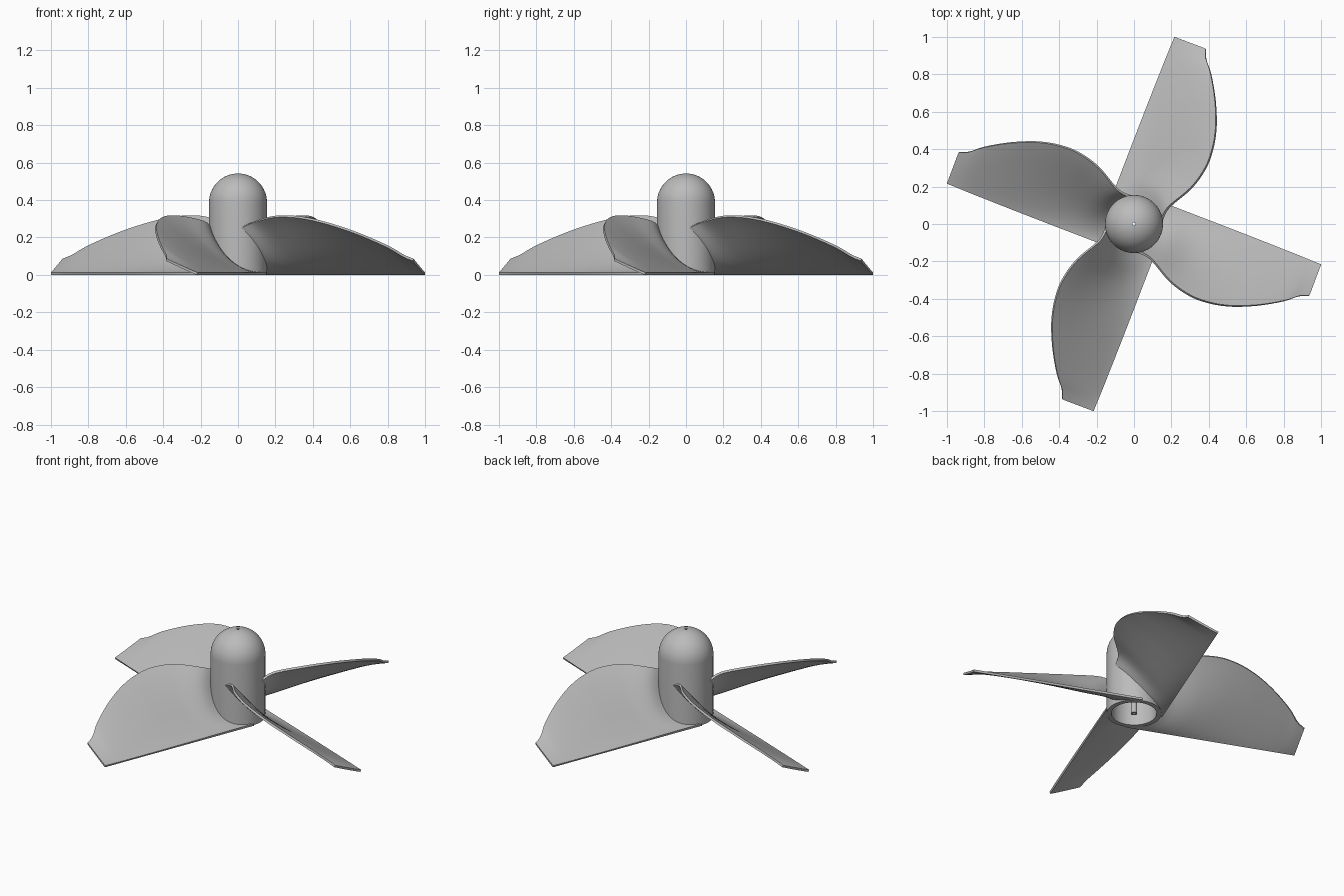
import bpy, bmesh, math
from mathutils import Vector

cube = bpy.data.objects.get("Cube")
if cube:
    bpy.data.objects.remove(cube, do_unlink=True)

grey = bpy.data.materials.new("plain grey")
grey.use_nodes = True
colour = (0.5, 0.5, 0.5, 1)
grey.diffuse_color = colour
grey.node_tree.nodes["Principled BSDF"].inputs["Base Color"].default_value = colour


def make_object(name, bm):
    mesh = bpy.data.meshes.new(name)
    bm.to_mesh(mesh)
    bm.free()
    mesh.materials.append(grey)
    obj = bpy.data.objects.new(name, mesh)
    bpy.context.collection.objects.link(obj)
    return obj


def smooth(obj):
    bpy.ops.object.select_all(action='DESELECT')
    obj.select_set(True)
    bpy.context.view_layer.objects.active = obj
    bpy.ops.object.shade_smooth_by_angle(angle=math.radians(35))


# Hub: hollow domed shell with a bored shaft in the middle, turned as one profile
R, INNER, SHAFT, BORE, DOME_Z = 0.155, 0.128, 0.018, 0.008, 0.387


def arc(radius, stop_r, steps=16):
    end = math.acos(stop_r / radius)
    return [(radius * math.cos(end * i / steps), DOME_Z + radius * math.sin(end * i / steps))
            for i in range(steps + 1)]


profile = [(R, 0)] + arc(R, BORE) + [(BORE, 0), (SHAFT, 0)] + arc(INNER, SHAFT)[::-1] + [(INNER, 0)]
SEG = 64
bm = bmesh.new()
rings = []
for k in range(SEG):
    a = math.tau * k / SEG
    rings.append([bm.verts.new((r * math.cos(a), r * math.sin(a), z)) for r, z in profile])
for k in range(SEG):
    here, there = rings[k], rings[(k + 1) % SEG]
    for i in range(len(profile)):
        j = (i + 1) % len(profile)
        bm.faces.new((here[i], there[i], there[j], here[j]))
bmesh.ops.recalc_face_normals(bm, faces=bm.faces)
smooth(make_object("hub", bm))

# Blade: curved leading edge given as (distance along blade, width, height)
EDGE = [Vector(p) for p in (
    (0.07, 0.300, 0.25), (0.15, 0.308, 0.280), (0.29, 0.381, 0.306), (0.42, 0.413, 0.306),
    (0.53, 0.410, 0.289), (0.63, 0.388, 0.262), (0.72, 0.353, 0.230), (0.81, 0.307, 0.190),
    (0.90, 0.250, 0.142), (0.96, 0.200, 0.098), (1.01, 0.178, 0.075))]
OFFSET, LENGTH, THICK = 0.163, 1.01, 0.013
along = Vector((0.93, -0.368, 0)).normalized()
across = Vector((0.368, 0.93, 0)).normalized()


def edge_point(t):
    """Smooth curve through the leading edge points."""
    x = t * (len(EDGE) - 1)
    i = min(int(x), len(EDGE) - 2)
    f = x - i
    p1, p2 = EDGE[i], EDGE[i + 1]
    p0 = EDGE[max(i - 1, 0)]
    p3 = EDGE[min(i + 2, len(EDGE) - 1)]
    return 0.5 * (2 * p1 + (p2 - p0) * f + (2 * p0 - 5 * p1 + 4 * p2 - p3) * f ** 2
                  + (3 * p1 - p0 - 3 * p2 + p3) * f ** 3)


ROWS, COLS = 50, 20
bm = bmesh.new()
grid = []
for i in range(ROWS + 1):
    u_edge, width, height = edge_point(i / ROWS)
    t = (u_edge - EDGE[0].x) / (LENGTH - EDGE[0].x)
    camber = 1.05 + 0.85 * (1 - t) ** 3
    row = []
    for j in range(COLS + 1):
        s = j / COLS
        # the root follows the round hub wall
        v = OFFSET - EDGE[0].y * s
        root = math.sqrt(max(0, 0.154 ** 2 - v * v))
        u = root + (LENGTH - root) * t
        pos = along * u + across * (OFFSET - width * s)
        pos.z = height * s ** camber
        row.append(bm.verts.new(pos))
    grid.append(row)
for i in range(ROWS):
    for j in range(COLS):
        bm.faces.new((grid[i][j], grid[i][j + 1], grid[i + 1][j + 1], grid[i + 1][j]))
blade = make_object("blade_1", bm)
solid = blade.modifiers.new("thickness", 'SOLIDIFY')
solid.thickness = THICK
solid.offset = 1
bpy.context.view_layer.objects.active = blade
blade.select_set(True)
bpy.ops.object.modifier_apply(modifier=solid.name)
smooth(blade)

# Three more blades around the hub
for k in range(1, 4):
    copy = blade.copy()
    copy.name = f"blade_{k + 1}"
    copy.rotation_euler.z = k * math.pi / 2
    bpy.context.collection.objects.link(copy)
